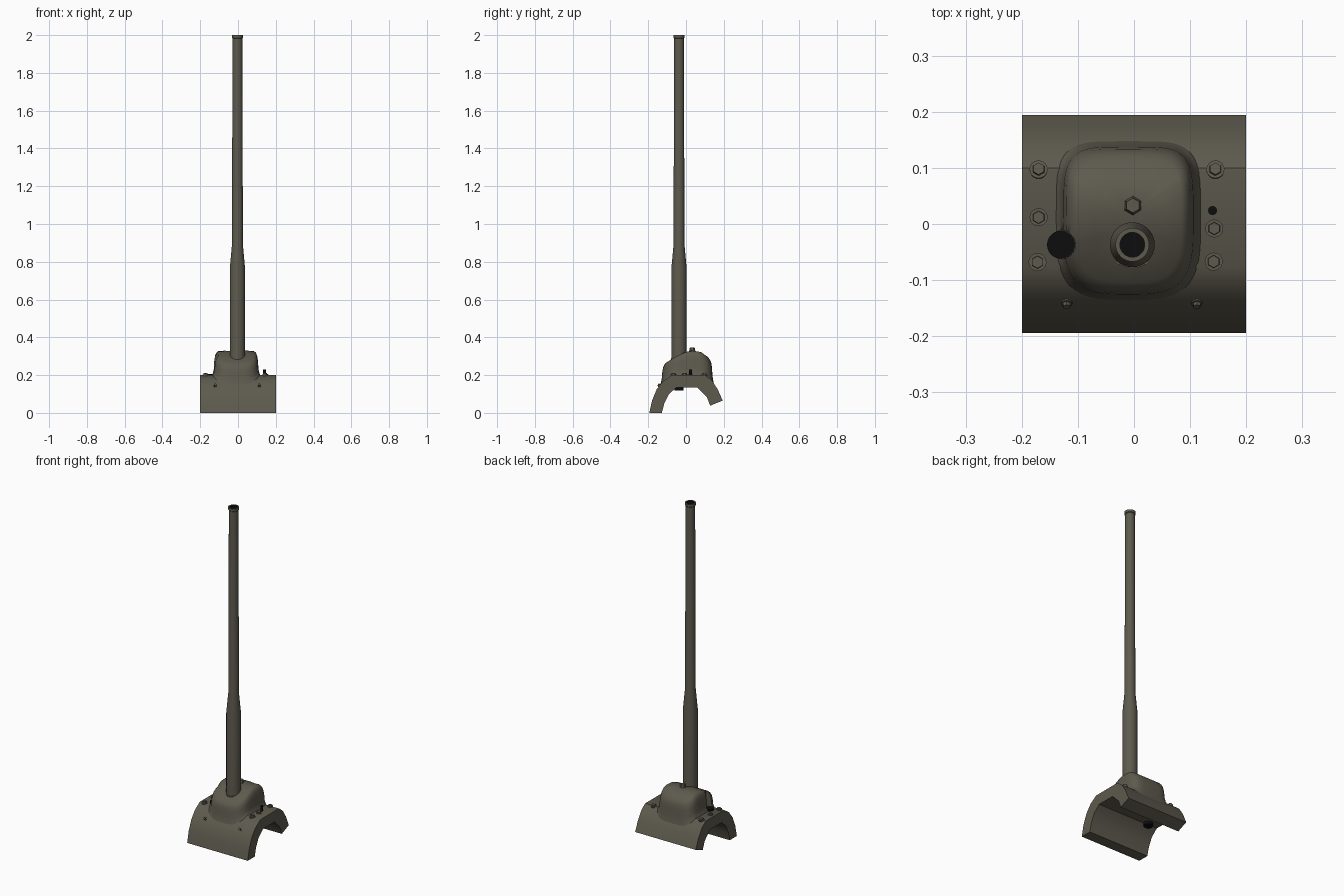
import bpy, bmesh, math
from mathutils import Vector, Matrix

cube = bpy.data.objects.get("Cube")
if cube:
    bpy.data.objects.remove(cube, do_unlink=True)


def material(name, rgb, rough=0.8):
    m = bpy.data.materials.new(name)
    m.use_nodes = True
    m.diffuse_color = (*rgb, 1)
    bsdf = m.node_tree.nodes["Principled BSDF"]
    bsdf.inputs["Base Color"].default_value = (*rgb, 1)
    bsdf.inputs["Roughness"].default_value = rough
    return m


OLIVE = material("olive_grey", (0.11, 0.102, 0.075))
BLACK = material("black", (0.004, 0.004, 0.004))


def finish(name, bm, mats, angle=35):
    bmesh.ops.recalc_face_normals(bm, faces=bm.faces)
    me = bpy.data.meshes.new(name)
    bm.to_mesh(me)
    bm.free()
    for m in mats:
        me.materials.append(m)
    ob = bpy.data.objects.new(name, me)
    bpy.context.collection.objects.link(ob)
    bpy.ops.object.select_all(action='DESELECT')
    ob.select_set(True)
    bpy.context.view_layer.objects.active = ob
    bpy.ops.object.shade_smooth_by_angle(angle=math.radians(angle))
    return ob


def interp(points, y):
    if y <= points[0][0]:
        return points[0][1]
    for (a, za), (b, zb) in zip(points, points[1:]):
        if y <= b:
            return za + (zb - za) * (y - a) / (b - a)
    return points[-1][1]


def loft(bm, rings):
    for r, s in zip(rings, rings[1:]):
        n = len(r)
        for i in range(n):
            bm.faces.new((r[i], r[(i + 1) % n], s[(i + 1) % n], s[i]))


# Curved base shield: a y-z profile extruded along x
OUTER = [(-0.194, 0), (-0.18, 0.065), (-0.155, 0.125), (-0.12, 0.17), (-0.075, 0.2),
         (0.1, 0.2), (0.135, 0.175), (0.168, 0.125), (0.194, 0.065)]
INNER = [(0.128, 0.038), (0.11, 0.085), (0.06, 0.135), (-0.05, 0.135),
         (-0.09, 0.1), (-0.115, 0.05), (-0.128, 0)]
bm = bmesh.new()
ends = [[bm.verts.new((x, y, z)) for y, z in OUTER + INNER] for x in (-0.2, 0.2)]
loft(bm, ends)
for e in ends:
    bm.faces.new(e)
finish("curved_shield", bm, [OLIVE])

# Raised housing: rounded rings following the shield below and a sloped roof above
ROOF = [(-0.13, 0.25), (-0.06, 0.295), (-0.01, 0.32), (0.03, 0.33), (0.08, 0.322), (0.13, 0.285)]
LEVELS = [(1.1, 1.06, -0.08), (1.01, 1.01, 0.08), (0.97, 0.98, 0.25), (0.95, 0.96, 0.6),
          (0.91, 0.93, 0.83), (0.85, 0.88, 0.95), (0.77, 0.8, 1), (0.5, 0.55, 1), (0.2, 0.25, 1)]
bm = bmesh.new()
rings = []
for sx, sy, t in LEVELS:
    ring = []
    for i in range(56):
        a = 2 * math.pi * i / 56
        c, s = math.cos(a), math.sin(a)
        p = 2 / (4.5 if s > 0 else 3.4)
        x = -0.01 + 0.122 * sx * math.copysign(abs(c) ** p, c)
        y = 0.006 + 0.137 * sy * math.copysign(abs(s) ** p, s)
        low = interp(OUTER, y)
        ring.append(bm.verts.new((x, y, low + t * (interp(ROOF, y) - low))))
    rings.append(ring)
loft(bm, rings)
bm.faces.new(rings[0])
bm.faces.new(rings[-1])
housing = finish("housing", bm, [OLIVE], 45)

# Barrel: turned profile with a black bore
PROFILE = [(0.04, 0.2), (0.04, 0.77), (0.029, 0.89), (0.026, 1.982), (0.03, 1.986),
           (0.03, 2), (0.022, 2), (0.022, 1.9)]
bm = bmesh.new()
rings = [[bm.verts.new((-0.003 + r * math.cos(2 * math.pi * i / 32),
                        -0.037 + r * math.sin(2 * math.pi * i / 32), z)) for i in range(32)]
         for r, z in PROFILE]
loft(bm, rings)
bm.faces.new(rings[0])
bm.faces.new(rings[-1])
axis = Vector((-0.003, -0.037))
for f in bm.faces:
    if f.calc_center_median().z > 1 and all((v.co.xy - axis).length < 0.023 for v in f.verts):
        f.material_index = 1
finish("barrel", bm, [OLIVE, BLACK])


def add_cylinder(bm, matrix, radius, bottom, top, sides, tip=None):
    bmesh.ops.create_cone(bm, cap_ends=True, segments=sides, radius1=radius,
                          radius2=tip or radius, depth=top - bottom,
                          matrix=matrix @ Matrix.Translation((0, 0, (top + bottom) / 2)))


def cylinder(name, x, y, radius, bottom, top, sides, mat):
    bm = bmesh.new()
    add_cylinder(bm, Matrix.Translation((x, y, 0)), radius, bottom, top, sides)
    return finish(name, bm, [mat])


# Collar around the barrel root
cylinder("barrel_collar", -0.003, -0.037, 0.042, 0.22, 0.29, 32, OLIVE)

# Side sight opening: recess in the housing over a black plug
cutter = cylinder("sight_cutter", -0.13, -0.037, 0.0255, 0.205, 0.4, 24, OLIVE)
cutter.hide_render = True
cutter.hide_set(True)
cut = housing.modifiers.new("sight_recess", 'BOOLEAN')
cut.operation = 'DIFFERENCE'
cut.object = cutter
cut.solver = 'EXACT'
cylinder("sight_plug", -0.13, -0.037, 0.025, 0.118, 0.207, 24, BLACK)

# Small black pin
cylinder("pin", 0.14, 0.024, 0.008, 0.19, 0.23, 12, BLACK)


# Bolts seated square to the shield surface
def bolt(name, x, y, size):
    e = 0.006
    slope = (interp(OUTER, y + e) - interp(OUTER, y - e)) / (2 * e)
    seat = Matrix.Translation((x, y, interp(OUTER, y))) @ Matrix.Rotation(math.atan(slope), 4, 'X')
    bm = bmesh.new()
    add_cylinder(bm, seat, size, -0.005, 0.003, 20)
    add_cylinder(bm, seat, size * 0.75, 0, 0.01, 6, size * 0.68)
    finish(name, bm, [OLIVE], 25)


for i, (x, y) in enumerate([(-0.17, 0.097), (-0.17, 0.012), (-0.172, -0.068),
                            (0.145, 0.097), (0.143, -0.008), (0.142, -0.067)]):
    bolt(f"side_bolt_{i + 1}", x, y, 0.016)
bolt("front_bolt_right", -0.12, -0.14, 0.01)
bolt("front_bolt_left", 0.112, -0.14, 0.01)

# Six-sided lifting knob on the roof
bm = bmesh.new()
add_cylinder(bm, Matrix.Translation((-0.002, 0.033, 0.32)), 0.02, -0.01, 0.025, 6, 0.013)
finish("roof_knob", bm, [OLIVE], 20)
